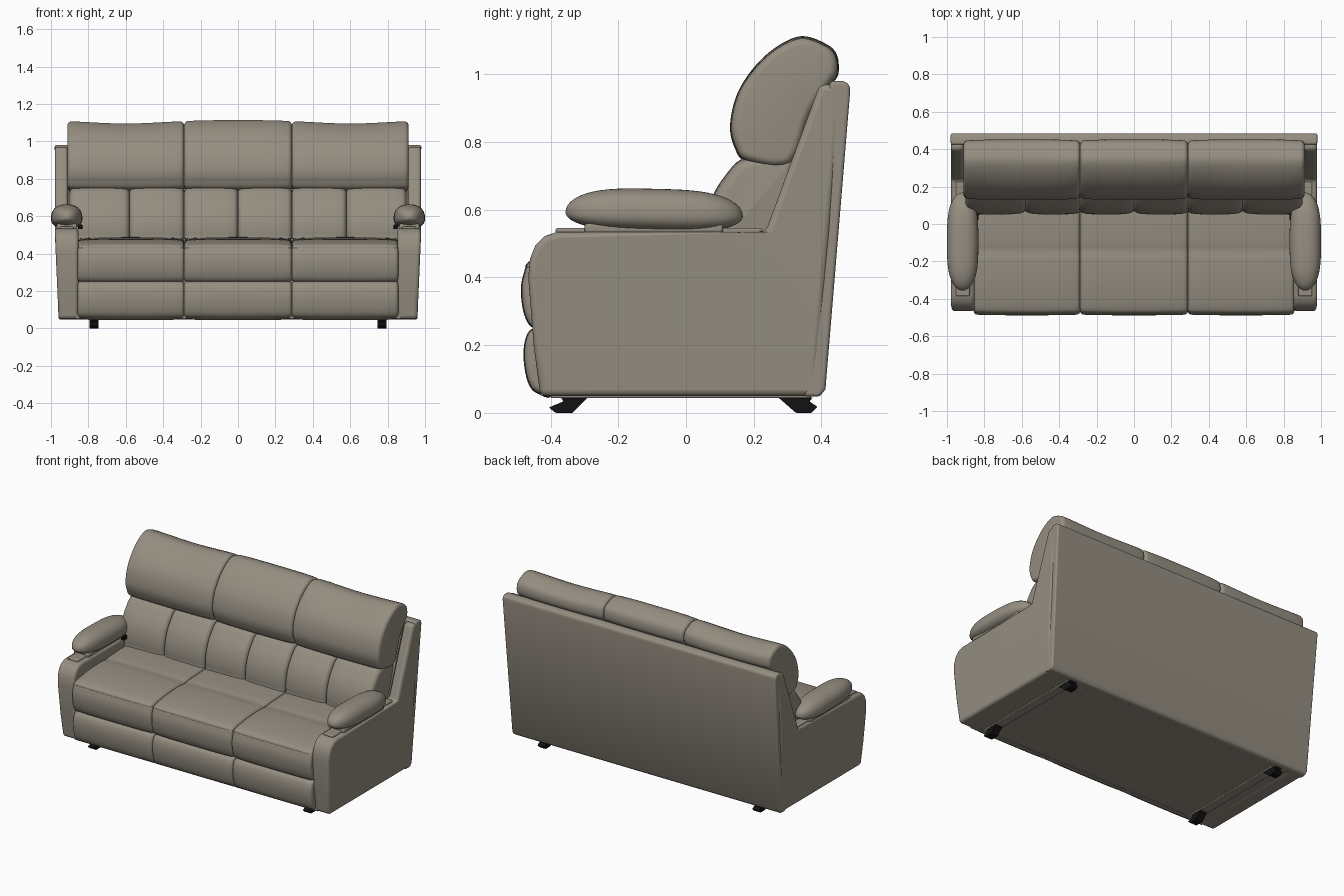
import bpy, bmesh, math
from mathutils import Vector

if "Cube" in bpy.data.objects:
    bpy.data.objects.remove(bpy.data.objects["Cube"])


def material(name, rgb):
    m = bpy.data.materials.new(name)
    m.diffuse_color = (*rgb, 1)
    m.use_nodes = True
    m.node_tree.nodes["Principled BSDF"].inputs["Base Color"].default_value = m.diffuse_color
    return m


TAUPE = material("taupe_leather", (0.30, 0.27, 0.22))
BLACK = material("black_metal", (0.006, 0.006, 0.006))


def finish(name, bm, mat=TAUPE, bevel=0, segments=4, mirror=False, angle=40):
    bmesh.ops.recalc_face_normals(bm, faces=bm.faces)
    me = bpy.data.meshes.new(name)
    bm.to_mesh(me)
    bm.free()
    ob = bpy.data.objects.new(name, me)
    bpy.context.collection.objects.link(ob)
    me.materials.append(mat)
    if bevel:
        b = ob.modifiers.new("bevel", 'BEVEL')
        b.width, b.segments, b.limit_method = bevel, segments, 'ANGLE'
        b.angle_limit = math.radians(35)
    if mirror:
        ob.modifiers.new("mirror", 'MIRROR')
    bpy.ops.object.select_all(action='DESELECT')
    ob.select_set(True)
    bpy.context.view_layer.objects.active = ob
    bpy.ops.object.shade_smooth_by_angle(angle=math.radians(angle))
    return ob


def smooth_loop(pts, sub=5):
    """Closed Catmull-Rom curve through side-profile points."""
    out, n = [], len(pts)
    for i in range(n):
        a, b, c, d = (Vector(pts[(i + k) % n]) for k in (-1, 0, 1, 2))
        for j in range(sub):
            t = j / sub
            out.append(0.5 * (2 * b + (c - a) * t + (2 * a - 5 * b + 4 * c - d) * t * t
                              + (3 * b - a - 3 * c + d) * t ** 3))
    return out


def cushion(name, pts, x0, x1, r=0.02, puff=0.008, dip=0):
    """Side profile lofted along x, swelling in the middle and rounded at its ends."""
    loop = smooth_loop(pts)
    n = len(loop)
    area = sum(loop[i - 1].x * loop[i].y - loop[i].x * loop[i - 1].y for i in range(n))
    sgn = 1 if area > 0 else -1
    normals = []
    for i in range(n):
        t = (loop[(i + 1) % n] - loop[i - 1]).normalized()
        normals.append(Vector((t.y, -t.x)) * sgn)
    half, mid = (x1 - x0) / 2, (x0 + x1) / 2
    ends = [half - r + r * math.sin(k * math.pi / 10) for k in range(6)]
    flat = [(half - r) * k / 6 for k in range(-5, 6)]
    xs = [-e for e in reversed(ends)] + flat + ends
    ztop = max(p.y for p in loop)
    bm = bmesh.new()
    rings = []
    for x in xs:
        over = max(0, abs(x) - (half - r)) / r
        d = r * (1 - math.sqrt(max(0, 1 - over * over))) + puff * (x / half) ** 4
        ring = []
        for p, nv in zip(loop, normals):
            q = p - nv * d
            sag = dip * math.cos(x / half * math.pi / 2) * max(0, 1 - (ztop - p.y) / 0.15)
            ring.append(bm.verts.new((mid + x, q.x, q.y - sag)))
        rings.append(ring)
    for a, b in zip(rings, rings[1:]):
        for i in range(n):
            bm.faces.new((a[i - 1], a[i], b[i], b[i - 1]))
    bm.faces.new(rings[0])
    bm.faces.new(rings[-1])
    return finish(name, bm)


def prism(name, pts, x0, x1, taper=0, **kw):
    """Straight extrusion of a side profile, optionally narrower at the floor."""
    bm = bmesh.new()
    w = lambda x, z: x - math.copysign(taper * max(0, 0.5 - z) / 0.45, x)
    a = [bm.verts.new((w(x0, z), y, z)) for y, z in pts]
    b = [bm.verts.new((w(x1, z), y, z)) for y, z in pts]
    bm.faces.new(a)
    bm.faces.new(b)
    for i in range(len(pts)):
        bm.faces.new((a[i - 1], a[i], b[i], b[i - 1]))
    return finish(name, bm, **kw)


def box(y0, y1, z0, z1):
    return [(y0, z0), (y1, z0), (y1, z1), (y0, z1)]


# Side panels: thin rear wing and wide arm in one piece
bm = bmesh.new()
arm_pts = [(-0.43, 0.05), (-0.45, 0.2), (-0.466, 0.40), (-0.461, 0.455), (-0.445, 0.495),
           (-0.418, 0.522), (-0.38, 0.535), (0.235, 0.535), (0.425, 0.535), (0.385, 0.05)]
wing_top = [(0.395, 0.97), (0.46, 0.97)]
outer = lambda p: bm.verts.new((0.979 - 0.02 * max(0, 0.5 - p[1]) / 0.45, *p))
av = [outer(p) for p in arm_pts]
wv = [outer(p) for p in wing_top]
faces = [bm.faces.new(av), bm.faces.new((av[7], wv[0], wv[1], av[8]))]
res = bmesh.ops.extrude_face_region(bm, geom=faces)['geom']
for v in res:
    if isinstance(v, bmesh.types.BMVert):
        v.co.x = 0.91
arm = min((f for f in res if isinstance(f, bmesh.types.BMFace)),
          key=lambda f: f.calc_center_median().z)
res = bmesh.ops.extrude_face_region(bm, geom=[arm])['geom']
for v in res:
    if isinstance(v, bmesh.types.BMVert):
        v.co.x = 0.853
if arm.is_valid:
    bmesh.ops.delete(bm, geom=[arm], context='FACES_ONLY')
finish("side_panels", bm, bevel=0.018, mirror=True)

# Back board, inner frame and base
prism("back_board", [(0.35, 0.048), (0.395, 0.048), (0.412, 0.07), (0.485, 0.95),
                     (0.483, 0.97), (0.465, 0.98), (0.425, 0.98)],
      -0.98, 0.98, taper=0.02, bevel=0.01)
prism("back_core", [(0.2, 0.3), (0.24, 0.5), (0.40, 0.95), (0.45, 0.95), (0.39, 0.3)],
      -0.905, 0.905)
prism("base", box(-0.43, 0.39, 0.052, 0.32), -0.87, 0.87)

# Cushion side profiles (y, z)
SEAT = [(-0.40, 0.36), (-0.46, 0.41), (-0.474, 0.436), (-0.44, 0.456), (-0.32, 0.474),
        (-0.2, 0.479), (-0.14, 0.475), (-0.08, 0.482), (0.08, 0.486), (0.2, 0.46), (0.2, 0.36)]
FRONT = [(-0.39, 0.26), (-0.45, 0.25), (-0.478, 0.29), (-0.488, 0.36), (-0.48, 0.41),
         (-0.462, 0.438), (-0.39, 0.43)]
FOOT = [(-0.39, 0.06), (-0.44, 0.058), (-0.467, 0.09), (-0.48, 0.16), (-0.474, 0.22),
        (-0.45, 0.25), (-0.39, 0.245)]
LUMBAR = [(0.07, 0.465), (0.052, 0.50), (0.056, 0.57), (0.078, 0.64), (0.115, 0.70),
          (0.165, 0.75), (0.25, 0.76), (0.33, 0.73), (0.24, 0.48)]
HEAD = [(0.18, 0.742), (0.143, 0.785), (0.13, 0.85), (0.15, 0.94), (0.2, 1.02), (0.265, 1.08),
        (0.34, 1.113), (0.41, 1.092), (0.445, 1.06), (0.45, 1.005), (0.425, 0.965),
        (0.37, 0.88), (0.31, 0.735)]

# Three places: seat, front panel, footrest, paired lumbar pads and head cushion
for side, seat_x, back_x in (("left", (-0.857, -0.288), (-0.912, -0.288)),
                             ("middle", (-0.288, 0.288), (-0.288, 0.288)),
                             ("right", (0.288, 0.857), (0.288, 0.912))):
    cushion(side + "_seat", SEAT, *seat_x, r=0.02, puff=0.006)
    cushion(side + "_front_panel", FRONT, *seat_x, r=0.018, puff=0.004)
    cushion(side + "_footrest", FOOT, *seat_x, r=0.018, puff=0.004)
    cushion(side + "_head_cushion", HEAD, *back_x, r=0.022, puff=0.006,
            dip=0 if side == "middle" else 0.018)
    lo, hi = max(back_x[0], -0.9), min(back_x[1], 0.9)
    split = {"left": -0.58, "middle": 0, "right": 0.58}[side]
    cushion(side + "_lumbar_pad_a", LUMBAR, lo, split, r=0.022, puff=0.012)
    cushion(side + "_lumbar_pad_b", LUMBAR, split, hi, r=0.022, puff=0.012)

# Arm pads: squared-off ellipsoids with a domed top
bm = bmesh.new()
bmesh.ops.create_uvsphere(bm, u_segments=40, v_segments=28, radius=1)
sp = lambda v, e: math.copysign(abs(v) ** e, v)
for v in bm.verts:
    x, z, y = v.co
    length = sp(y, 0.8)
    wide = math.sqrt(max(0, 1 - y * y))
    cx, cz = (x / wide, z / wide) if wide > 1e-4 else (0, 0)
    wide = max(0, 1 - abs(length) ** 3.2) ** 0.5
    height = 0.075 if cz > 0 else 0.052
    v.co = (0.916 + 0.084 * wide * sp(cx, 0.85), -0.094 + 0.262 * length,
            0.587 - 0.006 * length + height * wide * sp(cz, 0.85))
finish("arm_pads", bm, mirror=True, angle=60)

# Trim plates under the pads and the recline buttons
prism("arm_trim", box(-0.385, 0.225, 0.53, 0.546), 0.878, 0.952, bevel=0.006, mirror=True)
prism("pad_mount", box(-0.30, 0.11, 0.53, 0.56), 0.862, 0.97, bevel=0.01, mirror=True)
prism("recline_buttons", box(0.02, 0.055, 0.53, 0.555), 0.832, 0.856,
      mat=BLACK, bevel=0.004, mirror=True)

# Underside rails and slanted feet
prism("rails", box(-0.40, 0.37, 0.044, 0.06), 0.74, 0.80, bevel=0.004, mirror=True)
prism("front_feet", [(-0.385, 0.0), (-0.335, 0.0), (-0.29, 0.046), (-0.37, 0.046),
                     (-0.362, 0.034), (-0.405, 0.016)],
      0.745, 0.795, mat=BLACK, bevel=0.003, mirror=True)
prism("rear_feet", [(0.325, 0.0), (0.37, 0.0), (0.388, 0.018), (0.365, 0.034),
                    (0.375, 0.046), (0.272, 0.046)],
      0.745, 0.795, mat=BLACK, bevel=0.003, mirror=True)
